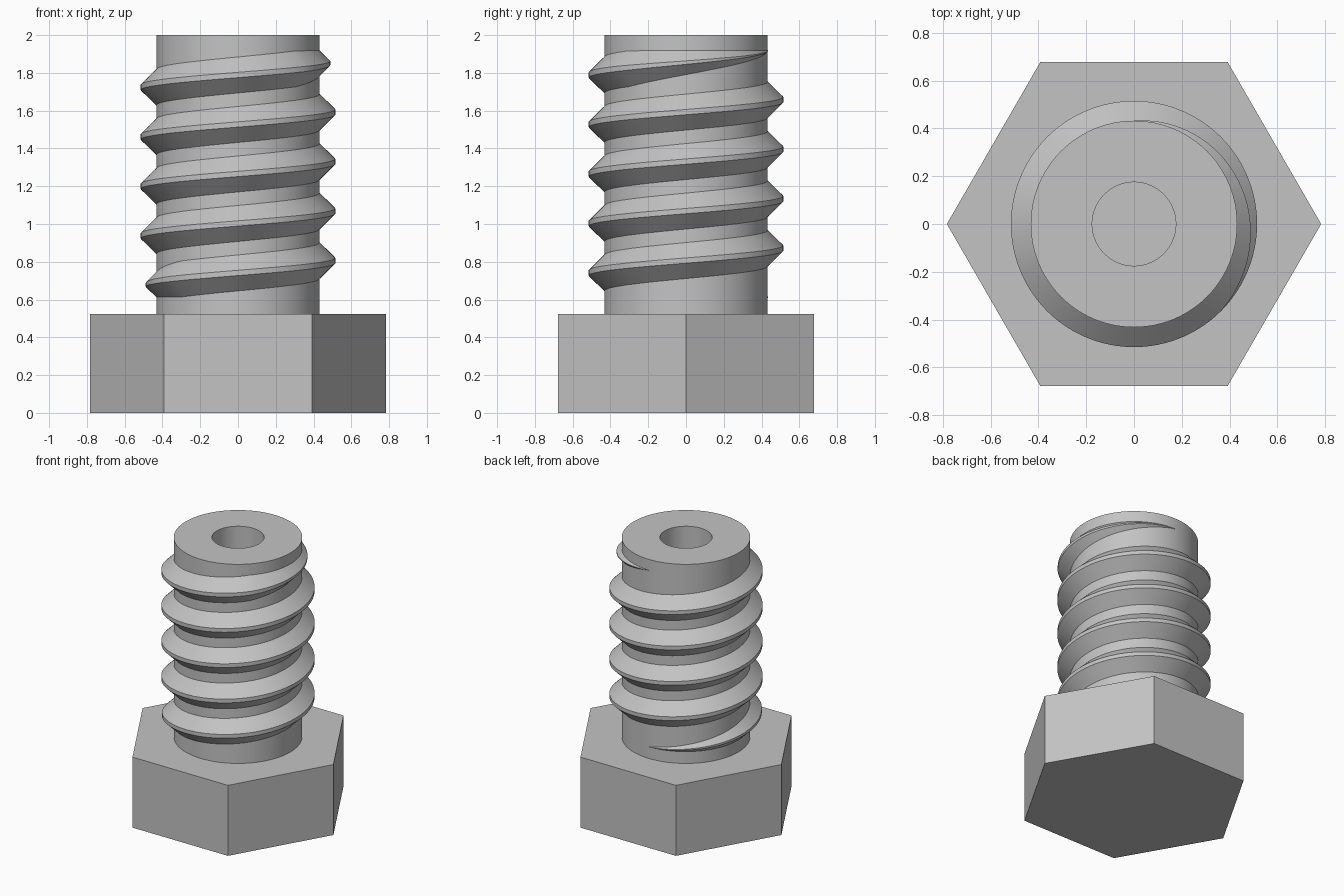
import bpy, bmesh
from math import cos, sin, pi, radians

cube = bpy.data.objects.get("Cube")
if cube:
    bpy.data.objects.remove(cube, do_unlink=True)

HEAD_RADIUS, HEAD_HEIGHT = 0.783, 0.523
CORE, HOLE, TOP = 0.432, 0.175, 2.0
PITCH, TURNS, THREAD_START = 0.262, 5, 0.61
DEPTH, CREST_HALF, ROOT_HALF = 0.083, 0.014, 0.095
TAPER_TURNS = 0.375
STEPS = 96
EMBED = 0.01

steel = bpy.data.materials.new("steel grey")
steel.use_nodes = True
GREY = (0.55, 0.55, 0.55, 1)
steel.diffuse_color = GREY
steel.node_tree.nodes["Principled BSDF"].inputs["Base Color"].default_value = GREY


def finish(bm, name):
    bmesh.ops.recalc_face_normals(bm, faces=bm.faces)
    mesh = bpy.data.meshes.new(name)
    bm.to_mesh(mesh)
    bm.free()
    mesh.materials.append(steel)
    obj = bpy.data.objects.new(name, mesh)
    bpy.context.collection.objects.link(obj)
    bpy.ops.object.select_all(action="DESELECT")
    obj.select_set(True)
    bpy.context.view_layer.objects.active = obj
    bpy.ops.object.shade_smooth_by_angle(angle=radians(30))
    return obj


def ring(bm, angle, section):
    return [bm.verts.new((r * cos(angle), r * sin(angle), z)) for r, z in section]


def bridge(bm, a, b):
    for i in range(len(a)):
        j = (i + 1) % len(a)
        bm.faces.new((a[i], a[j], b[j], b[i]))


# Hexagonal head
bm = bmesh.new()
corners = [bm.verts.new((HEAD_RADIUS * cos(i * pi / 3), HEAD_RADIUS * sin(i * pi / 3), 0))
           for i in range(6)]
base = bm.faces.new(corners)
extruded = bmesh.ops.extrude_face_region(bm, geom=[base], use_keep_orig=True)
bmesh.ops.translate(bm, vec=(0, 0, HEAD_HEIGHT),
                    verts=[v for v in extruded["geom"] if isinstance(v, bmesh.types.BMVert)])
finish(bm, "hex_head")

# Bored shaft, a rectangle swept round the axis
bm = bmesh.new()
bottom = HEAD_HEIGHT - EMBED
section = [(HOLE, bottom), (CORE, bottom), (CORE, TOP), (HOLE, TOP)]
rings = [ring(bm, 2 * pi * i / STEPS, section) for i in range(STEPS)]
for i in range(STEPS):
    bridge(bm, rings[i - 1], rings[i])
finish(bm, "shaft")

# Helical thread, fading into the shaft at both ends
bm = bmesh.new()
rings = []
for i in range(TURNS * STEPS + 1):
    turn = i / STEPS
    size = max(0.02, min(1, turn / TAPER_TURNS, (TURNS - turn) / TAPER_TURNS))
    z = THREAD_START + PITCH * turn
    root = ROOT_HALF * size + EMBED
    crest = CREST_HALF * size
    inner, outer = CORE - EMBED, CORE + DEPTH * size
    section = [(inner, z - root), (outer, z - crest), (outer, z + crest), (inner, z + root)]
    rings.append(ring(bm, pi / 2 + 2 * pi * turn, section))
for a, b in zip(rings, rings[1:]):
    bridge(bm, a, b)
bm.faces.new(rings[0])
bm.faces.new(rings[-1])
finish(bm, "thread")
